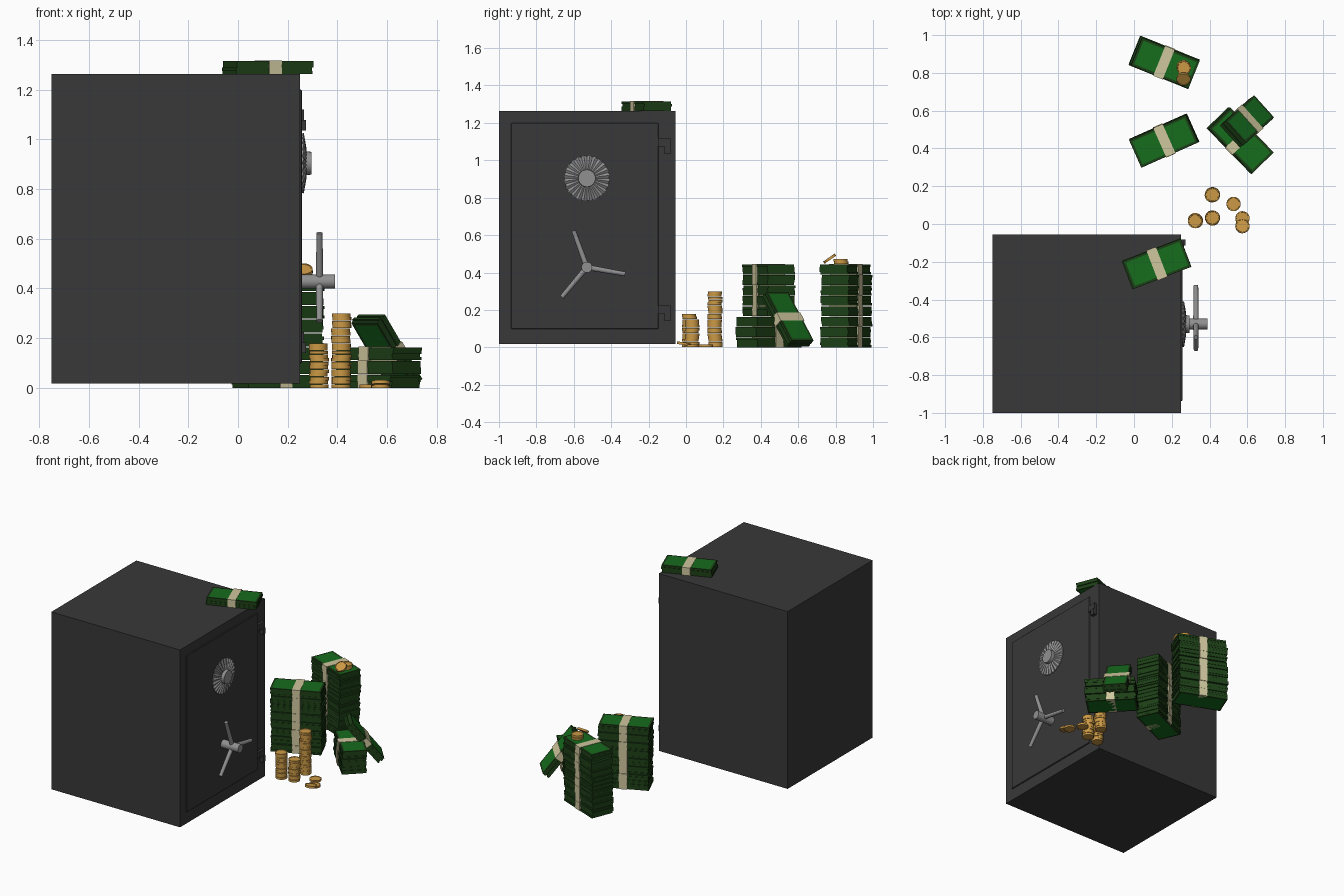
import bpy, bmesh, random
from math import radians, sin, cos, pi
from mathutils import Matrix, Vector

if "Cube" in bpy.data.objects:
    bpy.data.objects.remove(bpy.data.objects["Cube"])

random.seed(4)


def material(name, rgb):
    m = bpy.data.materials.new(name)
    m.diffuse_color = (*rgb, 1)
    m.use_nodes = True
    m.node_tree.nodes["Principled BSDF"].inputs["Base Color"].default_value = m.diffuse_color
    return m


STEEL = material("dark_steel", (0.04, 0.04, 0.04))
METAL = material("grey_metal", (0.28, 0.28, 0.28))
GOLD = material("gold", (0.60, 0.32, 0.06))
EDGE = material("paper_edge", (0.012, 0.05, 0.008))
FACE = material("paper_face", (0.008, 0.15, 0.012))
BAND = material("paper_band", (0.62, 0.57, 0.34))


def finish(bm, name, mats, smooth=False):
    me = bpy.data.meshes.new(name)
    bmesh.ops.recalc_face_normals(bm, faces=bm.faces)
    bm.to_mesh(me)
    bm.free()
    for m in mats:
        me.materials.append(m)
    ob = bpy.data.objects.new(name, me)
    bpy.context.collection.objects.link(ob)
    if smooth:
        bpy.ops.object.select_all(action='DESELECT')
        ob.select_set(True)
        bpy.context.view_layer.objects.active = ob
        bpy.ops.object.shade_smooth_by_angle(angle=radians(35))
    return ob


def add_box(bm, lo, hi, mat=0, m=Matrix()):
    lo, hi = Vector(lo), Vector(hi)
    size = hi - lo
    t = m @ Matrix.Translation((lo + hi) / 2) @ Matrix.Diagonal((*size, 1))
    verts = bmesh.ops.create_cube(bm, size=1, matrix=t)["verts"]
    faces = list({f for v in verts for f in v.link_faces})
    for f in faces:
        f.material_index = mat
    return faces


def add_rod(bm, p, q, r1, r2, seg=24):
    p, q = Vector(p), Vector(q)
    d = q - p
    t = Matrix.Translation((p + q) / 2) @ d.to_track_quat('Z', 'Y').to_matrix().to_4x4()
    bmesh.ops.create_cone(bm, cap_ends=True, segments=seg, radius1=r1, radius2=r2,
                          depth=d.length, matrix=t)


# Safe body and door
bm = bmesh.new()
add_box(bm, (-0.75, -1.0, 0.018), (0.25, -0.056, 1.263))
finish(bm, "safe_body", [STEEL])

bm = bmesh.new()
add_box(bm, (0.245, -0.936, 0.098), (0.257, -0.147, 1.2))
door = finish(bm, "safe_door", [STEEL])
bev = door.modifiers.new("bevel", 'BEVEL')
bev.width = 0.004

# Stepped hinges
bm = bmesh.new()
for z in (1.12, 0.225):
    add_box(bm, (0.245, -0.149, z - 0.045), (0.266, -0.083, z))
    add_box(bm, (0.245, -0.115, z - 0.085), (0.273, -0.083, z - 0.043))
finish(bm, "hinges", [STEEL])

# Fluted dial: rings of alternating depth around a round knob
CY, DZ, HZ = -0.53, 0.904, 0.428
bm = bmesh.new()
N = 48
rings = []
for r, x, flute in ((0.119, 0.245, 0), (0.119, 0.262, 0.003), (0.055, 0.273, 0.003), (0.04, 0.273, 0)):
    ring = []
    for i in range(N):
        s = 1 if i % 2 else -1
        a = 2 * pi * i / N
        rr = r + s * flute
        ring.append(bm.verts.new((x + s * flute, CY + rr * cos(a), DZ + rr * sin(a))))
    rings.append(ring)
for a, b in zip(rings, rings[1:]):
    for i in range(N):
        j = (i + 1) % N
        bm.faces.new((a[i], a[j], b[j], b[i]))
bm.faces.new(rings[0])
bm.faces.new(rings[-1])
finish(bm, "dial_wheel", [METAL])

bm = bmesh.new()
add_rod(bm, (0.265, CY, DZ), (0.295, CY, DZ), 0.048, 0.046)
finish(bm, "dial_knob", [METAL], True)

# Three-spoke handle
bm = bmesh.new()
add_rod(bm, (0.25, CY, HZ), (0.39, CY, HZ), 0.029, 0.029)
finish(bm, "handle_hub", [METAL], True)
bm = bmesh.new()
for ang in (110, -10, 230):
    a = radians(ang)
    add_rod(bm, (0.328, CY, HZ), (0.328, CY + 0.208 * cos(a), HZ + 0.208 * sin(a)), 0.015, 0.012, 16)
finish(bm, "handle_spokes", [METAL], True)

# Banknote bundles: ragged slabs wrapped by a paper band
L, W, PITCH, SLABS = 0.328, 0.158, 0.0557, 4


def note_stack(name, count, m):
    bm = bmesh.new()
    faces = []
    for k in range(count):
        ox, oy = random.uniform(-.004, .004), random.uniform(-.004, .004)
        h = 0.052 / SLABS
        for s in range(SLABS):
            z = k * PITCH + s * h
            dx, dy = ox + random.uniform(-.004, .004), oy + random.uniform(-.003, .003)
            sides = add_box(bm, (dx - L / 2, dy - W / 2, z), (dx + L / 2, dy + W / 2, z + h), 0, m)
            if s in (0, SLABS - 1):
                faces += [f for f in sides if abs(f.normal.dot(m.to_3x3() @ Vector((0, 0, 1)))) > .9]
        add_box(bm, (-0.027, oy - W / 2 - .006, k * PITCH - .0005 * (k > 0)),
                (0.027, oy + W / 2 + .006, k * PITCH + 0.0545), 2, m)
    # Bright printed panel inside a dark margin
    for f in faces:
        bmesh.ops.inset_individual(bm, faces=[f], thickness=0.018)
        f.material_index = 1
    return finish(bm, name, [EDGE, FACE, BAND])


def place(x, y, z, turn, tilt=0):
    return (Matrix.Translation((x, y, z)) @ Matrix.Rotation(radians(turn), 4, 'Z')
            @ Matrix.Rotation(radians(tilt), 4, 'Y'))


note_stack("notes_on_safe", 1, place(0.12, -0.207, 1.263, 21))
note_stack("notes_tall_near", 8, place(0.16, 0.443, 0, 24))
note_stack("notes_tall_far", 8, place(0.16, 0.857, 0, -22))
note_stack("notes_low", 3, place(0.563, 0.444, 0, -46))
note_stack("notes_leaning", 1, place(0.583, 0.531, 0.132, 42, 52))

# Coins with a raised rim
R, T = 0.038, 0.015


def add_coin(bm, m):
    t = m @ Matrix.Translation((0, 0, T / 2))
    verts = bmesh.ops.create_cone(bm, cap_ends=True, segments=24, radius1=R, radius2=R,
                                  depth=T * 0.92, matrix=t)["verts"]
    caps = [f for f in {f for v in verts for f in v.link_faces} if len(f.verts) > 4]
    for f in caps:
        bmesh.ops.inset_individual(bm, faces=[f], thickness=0.005)
        bmesh.ops.inset_individual(bm, faces=[f], thickness=0.001, depth=-0.002)


for name, x, y, count in (("coin_stack_left", 0.325, 0.018, 12),
                          ("coin_stack_middle", 0.415, 0.032, 10),
                          ("coin_stack_tall", 0.415, 0.155, 20)):
    bm = bmesh.new()
    for k in range(count):
        add_coin(bm, place(x + random.uniform(-.003, .003), y + random.uniform(-.003, .003), k * T, 15 * k))
    finish(bm, name, [GOLD], True)

bm = bmesh.new()
add_coin(bm, place(0.527, 0.106, 0, 0))
add_coin(bm, place(0.574, 0.03, 0, 0))
add_coin(bm, place(0.574, -0.012, 0.012, -90, -9))
finish(bm, "loose_floor_coins", [GOLD], True)

bm = bmesh.new()
add_coin(bm, place(0.262, 0.83, 0.444, 0))
add_coin(bm, place(0.264, 0.826, 0.459, 0))
add_coin(bm, place(0.262, 0.772, 0.468, 90, -35))
finish(bm, "loose_top_coins", [GOLD], True)
